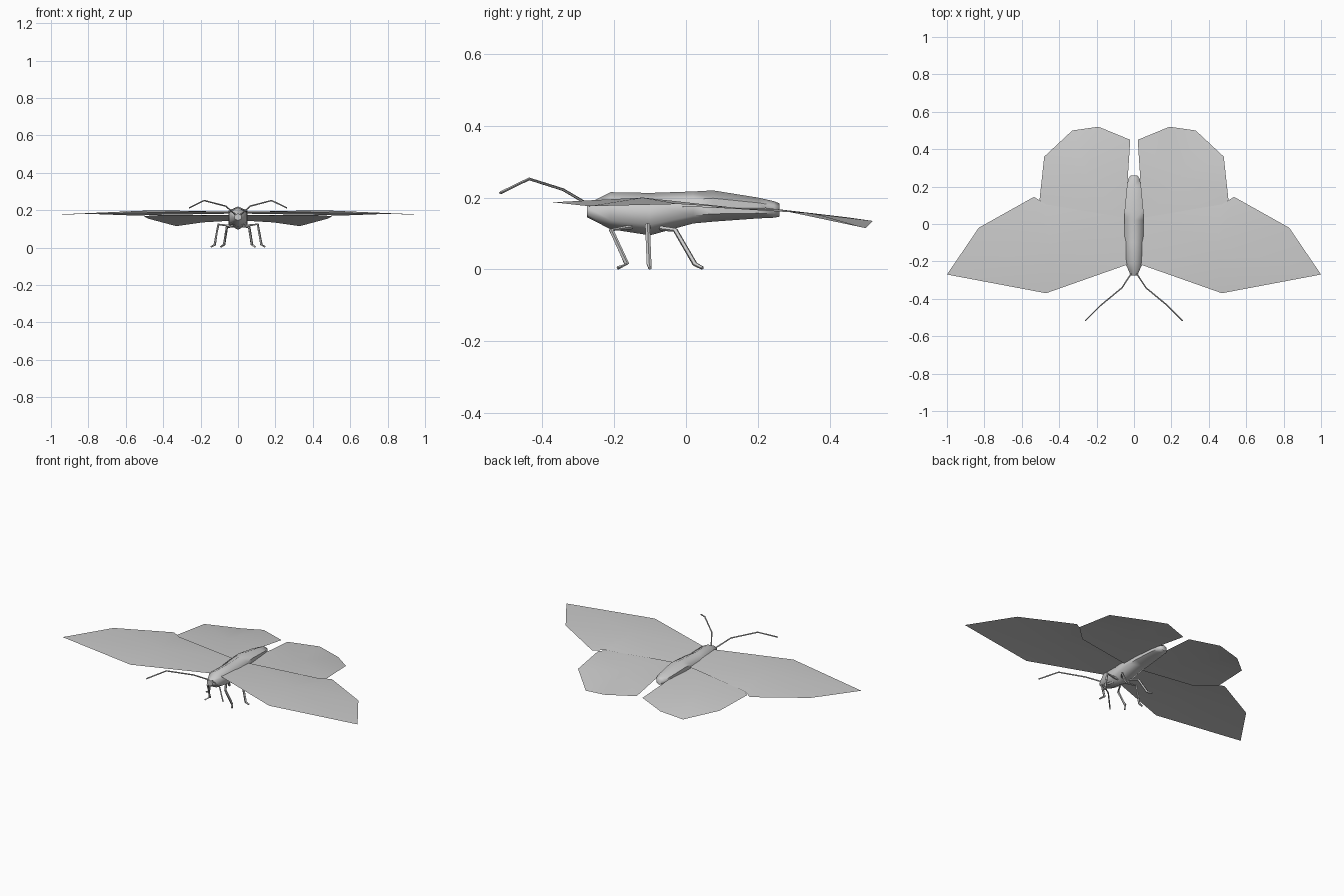
import bpy, bmesh, math
from mathutils import Vector

if "Cube" in bpy.data.objects:
    bpy.data.objects.remove(bpy.data.objects["Cube"])

gray = bpy.data.materials.new("light_gray")
gray.diffuse_color = (0.6, 0.6, 0.6, 1)
gray.use_nodes = True
gray.node_tree.nodes["Principled BSDF"].inputs["Base Color"].default_value = gray.diffuse_color


def make(name, verts, faces, smooth=None):
    mesh = bpy.data.meshes.new(name)
    mesh.from_pydata(verts, [], faces)
    bm = bmesh.new()
    bm.from_mesh(mesh)
    bmesh.ops.recalc_face_normals(bm, faces=bm.faces)
    if name.endswith("wing") and sum(f.normal.z for f in bm.faces) < 0:
        bmesh.ops.reverse_faces(bm, faces=bm.faces)
    bm.to_mesh(mesh)
    bm.free()
    mesh.materials.append(gray)
    obj = bpy.data.objects.new(name, mesh)
    bpy.context.collection.objects.link(obj)
    if smooth:
        bpy.ops.object.select_all(action='DESELECT')
        obj.select_set(True)
        bpy.context.view_layer.objects.active = obj
        bpy.ops.object.shade_smooth_by_angle(angle=math.radians(smooth))
    return obj


def skin(rings):
    """Faces joining consecutive rings, with end caps."""
    n, verts, faces = len(rings[0]), [p for r in rings for p in r], []
    for i in range(len(rings) - 1):
        for k in range(n):
            a, b = i * n + k, i * n + (k + 1) % n
            faces.append((a, b, b + n, a + n))
    faces += [tuple(range(n)), tuple(range(len(verts) - n, len(verts)))]
    return verts, faces


def limb(name, pts, radii, side, sides=5):
    """Jointed tube along a path, placed on one side of the body."""
    pts = [Vector((p[0] * side, p[1], p[2])) for p in pts]
    rings = []
    for i, p in enumerate(pts):
        d = (pts[min(i + 1, len(pts) - 1)] - pts[max(i - 1, 0)]).normalized()
        u = d.cross(Vector((0.3, 0.2, 1))).normalized()
        v = d.cross(u)
        rings.append([p + radii[i] * (u * math.cos(t) + v * math.sin(t))
                      for t in (math.tau * k / sides for k in range(sides))])
    make(name, *skin(rings), smooth=60)


def wing(name, outline, centre, side):
    """Thin sheet fanned around an inner point."""
    verts = [(x * side, y, z) for x, y, z in [centre] + outline]
    n = len(outline)
    make(name, verts, [(0, i + 1, (i + 1) % n + 1) for i in range(n)], smooth=60)


# Body: six-sided sections as (y, half width, bottom, top)
sections = [(-0.275, 0.018, 0.145, 0.182), (-0.21, 0.046, 0.112, 0.215),
            (-0.10, 0.05, 0.095, 0.213), (0.02, 0.05, 0.128, 0.217),
            (0.075, 0.05, 0.133, 0.22), (0.20, 0.038, 0.142, 0.2),
            (0.245, 0.03, 0.144, 0.19), (0.26, 0.016, 0.147, 0.184)]
rings = []
for y, w, lo, hi in sections:
    mid, h = (lo + hi) / 2, (hi - lo) / 2
    rings.append([(w * s, y, mid + h * c) for s, c in
                  ((0, 1), (1, .5), (1, -.5), (0, -1), (-1, -.5), (-1, .5))])
make("body", *skin(rings), smooth=65)

# Wing outlines for the +x side
fore = [(0.03, -0.215, 0.192), (0.47, -0.37, 0.187), (1.0, -0.27, 0.176),
        (0.83, -0.02, 0.182), (0.535, 0.145, 0.171), (0.47, 0.105, 0.175),
        (0.03, 0.03, 0.182)]
hind = [(0.03, -0.03, 0.175), (0.035, 0.22, 0.172), (0.02, 0.45, 0.145),
        (0.19, 0.52, 0.135), (0.33, 0.50, 0.115), (0.48, 0.36, 0.155),
        (0.505, 0.13, 0.169), (0.40, 0.03, 0.175)]

# Leg and antenna paths for the +x side
legs = {"front_leg": [(0.025, -0.15, 0.118), (0.06, -0.208, 0.11),
                      (0.075, -0.165, 0.015), (0.092, -0.19, 0.004)],
        "middle_leg": [(0.03, -0.105, 0.115), (0.105, -0.107, 0.125),
                       (0.125, -0.103, 0.015), (0.145, -0.1, 0.004)],
        "rear_leg": [(0.025, -0.07, 0.115), (0.06, -0.03, 0.11),
                     (0.075, 0.025, 0.015), (0.092, 0.046, 0.004)]}
antenna = [(0.012, -0.262, 0.175), (0.065, -0.342, 0.222),
           (0.18, -0.437, 0.252), (0.26, -0.517, 0.213)]

for side, tag in ((1, "right_"), (-1, "left_")):
    wing(tag + "fore_wing", fore, (0.45, -0.12, 0.2), side)
    wing(tag + "hind_wing", hind, (0.25, 0.25, 0.168), side)
    for name, path in legs.items():
        limb(tag + name, path, (0.007, 0.007, 0.007, 0.005), side)
    limb(tag + "antenna", antenna, (0.004, 0.004, 0.004, 0.004), side)
